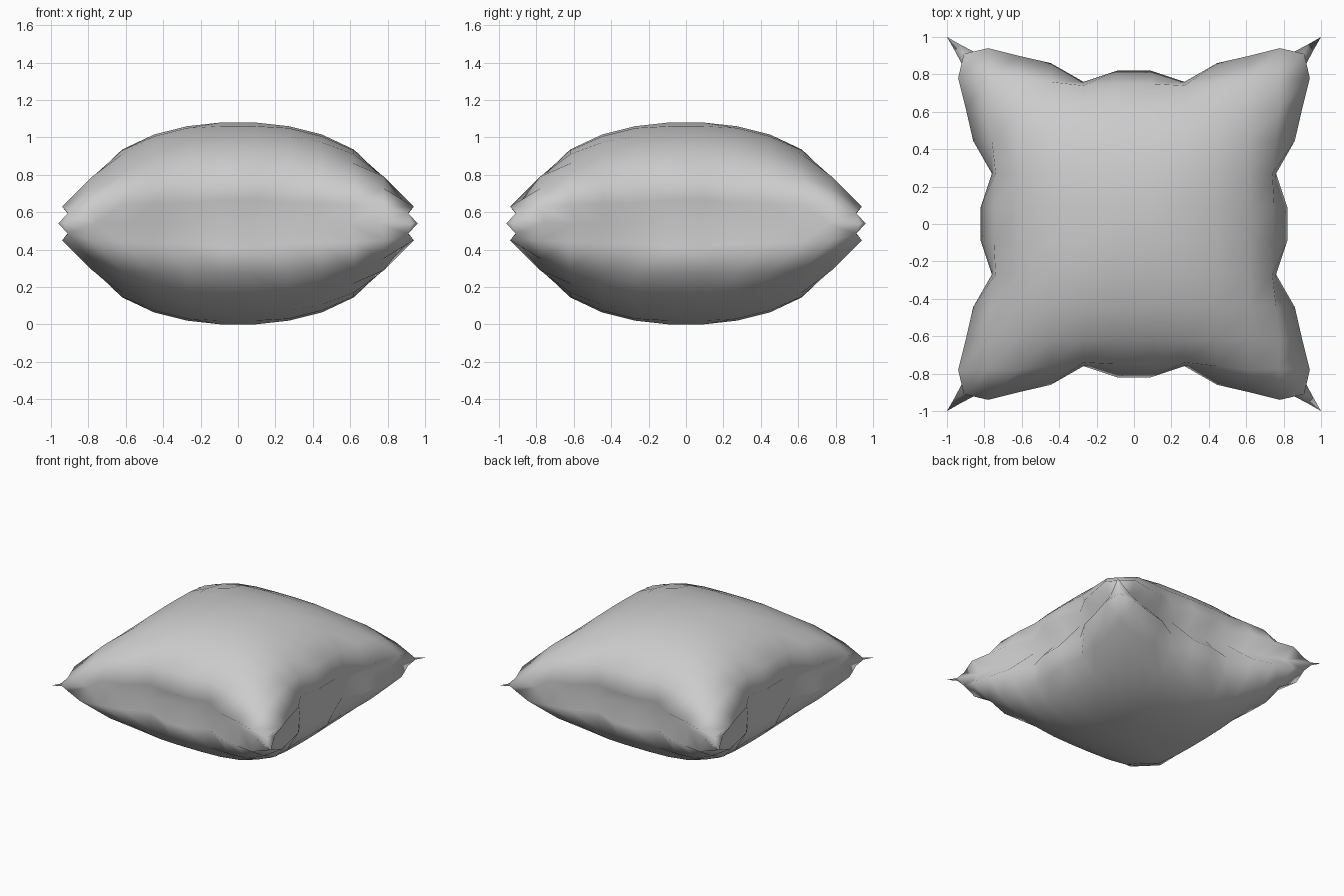
import bpy

if "Cube" in bpy.data.objects:
    bpy.data.objects.remove(bpy.data.objects["Cube"])

# One eighth of the upper sheet: row i runs centre -> seam, column j <= i
REACH = [
    [.09],
    [.27, .27],
    [.45, .45, .445],
    [.62, .62, .62, .61],
    [.75, .74, .76, .78, .775],
    [.82, .76, .86, .90, .94, .91],
    [.71, .755, .76, .81, .87, .96, 1.0],
]
HEIGHT = [
    [.54],
    [.52, .51],
    [.475, .465, .435],
    [.395, .39, .37, .325],
    [.27, .27, .265, .25, .19],
    [.125, .11, .105, .10, .09, .055],
    [0, 0, 0, 0, 0, 0, 0],
]
# Distance along the side for each column, and along the puckered seam
ALONG = [.09, .27, .445, .62, .78, .91, 1.0]
SEAM = [.09, .27, .43, .59, .76, .93, 1.0]


def sheet_point(a, b):
    """Point of the full 14 x 14 sheet, by symmetry from one eighth."""
    i, sx = (a - 7, 1) if a >= 7 else (6 - a, -1)
    j, sy = (b - 7, 1) if b >= 7 else (6 - b, -1)
    hi, lo = max(i, j), min(i, j)
    far = REACH[hi][lo]
    side = far if hi == lo else (SEAM if hi == 6 else ALONG)[lo]
    x, y = (far, side) if i >= j else (side, far)
    return (sx * x, sy * y, HEIGHT[hi][lo])


# Upper sheet of the cushion
N = 14
verts = [sheet_point(a, b) for a in range(N) for b in range(N)]
faces = [(a * N + b, (a + 1) * N + b, (a + 1) * N + b + 1, a * N + b + 1)
         for a in range(N - 1) for b in range(N - 1)]
mesh = bpy.data.meshes.new("cushion")
mesh.from_pydata(verts, [], faces)
mesh.polygons.foreach_set("use_smooth", [True] * len(mesh.polygons))
mesh.update()
cushion = bpy.data.objects.new("cushion", mesh)
cushion.location.z = .54
bpy.context.collection.objects.link(cushion)

# Lower sheet, joined along the seam
mirror = cushion.modifiers.new("lower_sheet", 'MIRROR')
mirror.use_axis = (False, False, True)
mirror.use_mirror_merge = True
mirror.merge_threshold = .001
